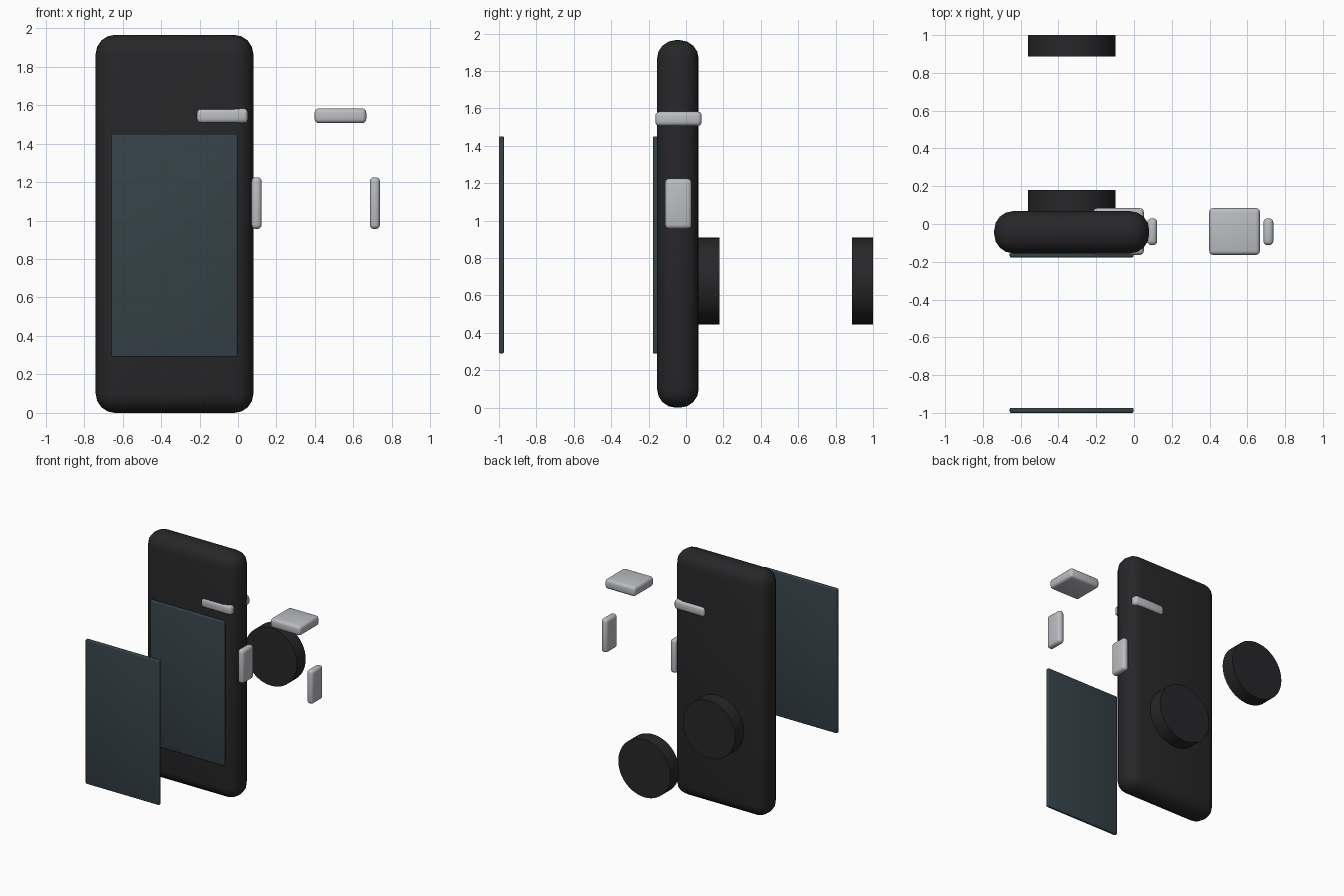
import bpy, math
from mathutils import Vector

if "Cube" in bpy.data.objects:
    bpy.data.objects.remove(bpy.data.objects["Cube"])


def material(name, rgb):
    m = bpy.data.materials.new(name)
    m.diffuse_color = (*rgb, 1)
    m.use_nodes = True
    m.node_tree.nodes["Principled BSDF"].inputs["Base Color"].default_value = m.diffuse_color
    return m


BLACK = material("black_plastic", (0.02, 0.02, 0.022))
GLASS = material("dark_glass", (0.035, 0.055, 0.065))
METAL = material("light_metal", (0.5, 0.51, 0.54))


def finish(ob, name, mat):
    ob.name = name
    ob.data.materials.append(mat)
    bpy.ops.object.shade_smooth_by_angle(angle=math.radians(35))
    return ob


def rounded_box(name, lo, hi, radius, segments, mat):
    lo, hi = Vector(lo), Vector(hi)
    bpy.ops.mesh.primitive_cube_add(size=1, location=(lo + hi) / 2)
    ob = bpy.context.object
    ob.scale = hi - lo
    bpy.ops.object.transform_apply(location=False, rotation=False, scale=True)
    bev = ob.modifiers.new("round", 'BEVEL')
    bev.width, bev.segments = radius, segments
    bpy.ops.object.modifier_apply(modifier=bev.name)
    return finish(ob, name, mat)


def disc(name, y0, y1):
    bpy.ops.mesh.primitive_cylinder_add(
        vertices=48, radius=0.232, depth=y1 - y0,
        location=(-0.33, (y0 + y1) / 2, 0.677), rotation=(math.pi / 2, 0, 0))
    return finish(bpy.context.object, name, BLACK)


# main slab body
rounded_box("body", (-0.74, -0.155, 0), (0.08, 0.068, 1.965), 0.1, 4, BLACK)

# fitted part and its pulled-out copy: screen panel, back disc, buttons
for tag, y in (("fitted", -0.177), ("loose", -1.0)):
    rounded_box("screen_" + tag, (-0.658, y, 0.29), (-0.003, y + 0.027, 1.45),
                0.008, 3, GLASS)
for tag, y in (("fitted", 0.068), ("loose", 0.888)):
    disc("back_disc_" + tag, y, y + 0.112)
for tag, dx in (("fitted", 0), ("loose", 0.615)):
    rounded_box("cross_bar_" + tag, (-0.217 + dx, -0.164, 1.506),
                (0.052 + dx, 0.084, 1.583), 0.022, 3, METAL)
    rounded_box("side_button_" + tag, (0.07 + dx, -0.112, 0.956),
                (0.123 + dx, 0.03, 1.225), 0.022, 3, METAL)
